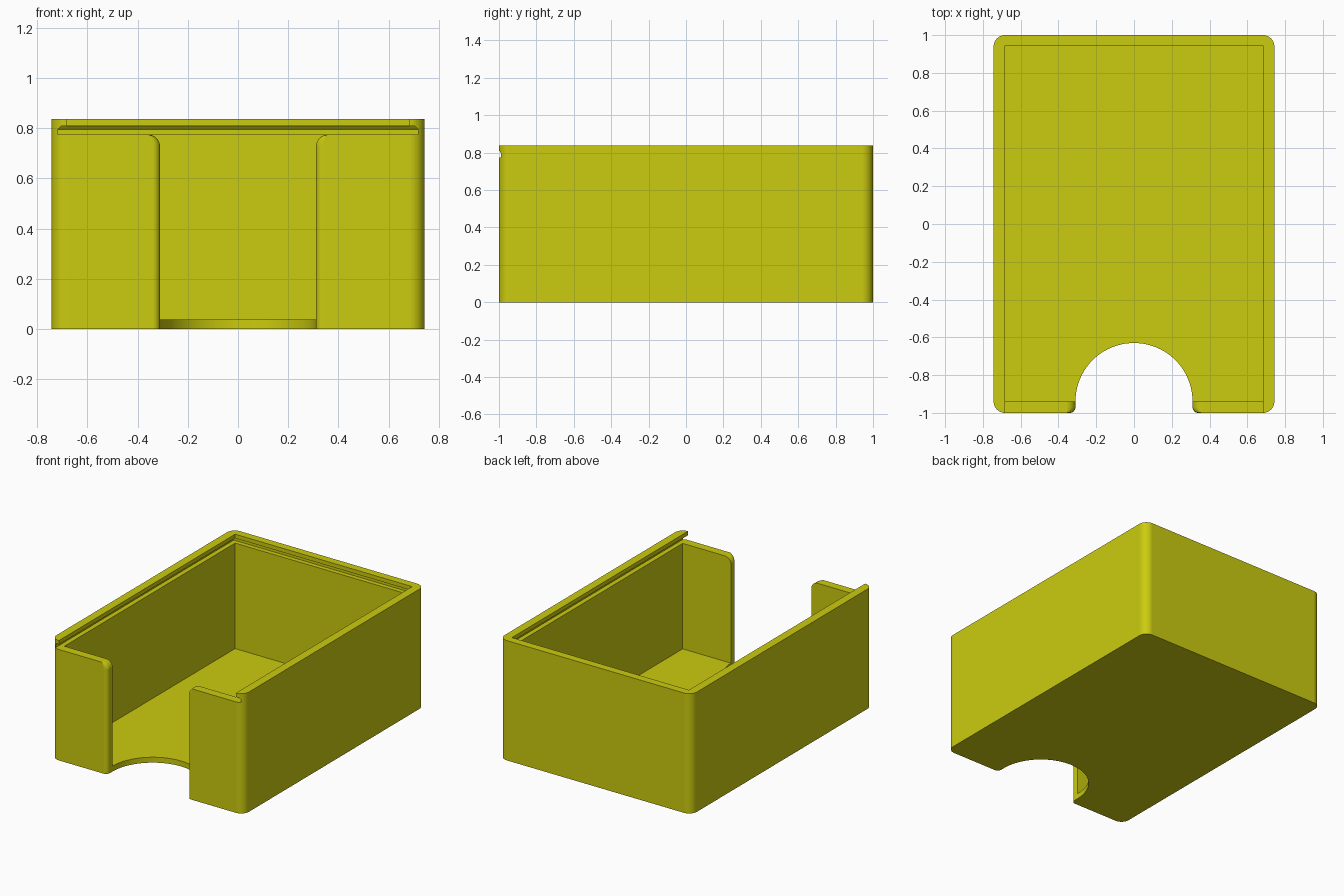
import bpy, bmesh
from math import sin, cos, pi

if "Cube" in bpy.data.objects:
    bpy.data.objects.remove(bpy.data.objects["Cube"], do_unlink=True)

HX, HY, H = 0.743, 1.0, 0.837      # outer half width, half depth, height
IX, IY, FLOOR = 0.684, 0.94, 0.038  # cavity half sizes and floor thickness
LEDGE = 0.775                      # bottom of the lid groove
OPEN = 0.31                        # half width of the front opening

mat = bpy.data.materials.new("olive_yellow")
mat.use_nodes = True
colour = (0.6, 0.6, 0.005, 1)
mat.diffuse_color = colour
bsdf = mat.node_tree.nodes["Principled BSDF"]
bsdf.inputs["Base Color"].default_value = colour


def loft(name, rings):
    """Closed solid through rings with equal point counts."""
    bm = bmesh.new()
    loops = [[bm.verts.new(p) for p in ring] for ring in rings]
    n = len(loops[0])
    for a, b in zip(loops, loops[1:]):
        for i in range(n):
            j = (i + 1) % n
            bm.faces.new((a[i], a[j], b[j], b[i]))
    bm.faces.new(loops[0])
    bm.faces.new(loops[-1])
    bmesh.ops.recalc_face_normals(bm, faces=bm.faces)
    mesh = bpy.data.meshes.new(name)
    bm.to_mesh(mesh)
    bm.free()
    mesh.materials.append(mat)
    obj = bpy.data.objects.new(name, mesh)
    bpy.context.collection.objects.link(obj)
    return obj


def rect(x, y0, y1, z):
    return [(-x, y0, z), (x, y0, z), (x, y1, z), (-x, y1, z)]


def arc(cx, cy, rx, ry, a0, a1, steps):
    angles = [a0 + (a1 - a0) * i / steps for i in range(steps + 1)]
    return [(cx + rx * cos(a), cy + ry * sin(a)) for a in angles]


# Outer body with rounded vertical corners
R = 0.06
outline = []
for k, (sx, sy) in enumerate([(1, 1), (-1, 1), (-1, -1), (1, -1)]):
    outline += arc(sx * (HX - R), sy * (HY - R), R, R, k * pi / 2, (k + 1) * pi / 2, 10)
box = loft("box_body", [[(x, y, z) for x, y in outline] for z in (0, H)])

# Cavity, and the lid mouth that is open at the front
cavity = loft("cavity_cutter", [rect(IX, -IY, 0.945, z) for z in (FLOOR, 0.79)])
mouth = loft("mouth_cutter", [rect(IX, -1.2, 0.945, z) for z in (0.785, 1)])

# Groove for the sliding lid, narrowing at its top
groove = loft("groove_cutter", [rect(0.717, -1.2, 0.977, LEDGE),
                                rect(0.717, -1.2, 0.977, 0.795),
                                rect(0.705, -1.2, 0.965, 0.809)])

# Front opening: flared top corners and rounded front edges
def opening_ring(y, d):
    flare = arc(OPEN + 0.05, LEDGE - 0.05, 0.05 - d, 0.05, pi, pi / 2, 8)
    side = [(OPEN + d, -0.2)] + flare + [(OPEN + 0.05, 0.79)]
    return [(x, y, z) for x, z in side] + [(-x, y, z) for x, z in reversed(side)]

E = 0.03
rings = [opening_ring(-IY, 0)]
for i in range(7):
    a = i / 6 * pi / 2
    rings.append(opening_ring(-HY + E - E * sin(a), E * (1 - cos(a))))
rings.append(opening_ring(-1.2, E))
opening = loft("opening_cutter", rings)

# Half-round thumb cut in the floor
arch = arc(0, -IY, OPEN, OPEN, 0, pi, 40)
arch += [(-OPEN, -0.96), (OPEN, -0.96)]
thumb = loft("thumb_cutter", [[(x, y, z) for x, y in arch] for z in (-0.2, 0.2)])

# Cut the body, then drop the cutters
bpy.ops.object.select_all(action='DESELECT')
bpy.context.view_layer.objects.active = box
box.select_set(True)
for cutter in (cavity, mouth, groove, opening, thumb):
    cutter.hide_render = True
    mod = box.modifiers.new(cutter.name, 'BOOLEAN')
    mod.operation = 'DIFFERENCE'
    mod.solver = 'EXACT'
    mod.object = cutter
    bpy.ops.object.modifier_apply(modifier=mod.name)
    bpy.data.objects.remove(cutter, do_unlink=True)

# Smooth the rounded edges and keep the flat walls flat
bpy.ops.object.shade_smooth_by_angle(angle=pi / 6)
weighted = box.modifiers.new("flat_walls", 'WEIGHTED_NORMAL')
weighted.keep_sharp = True
